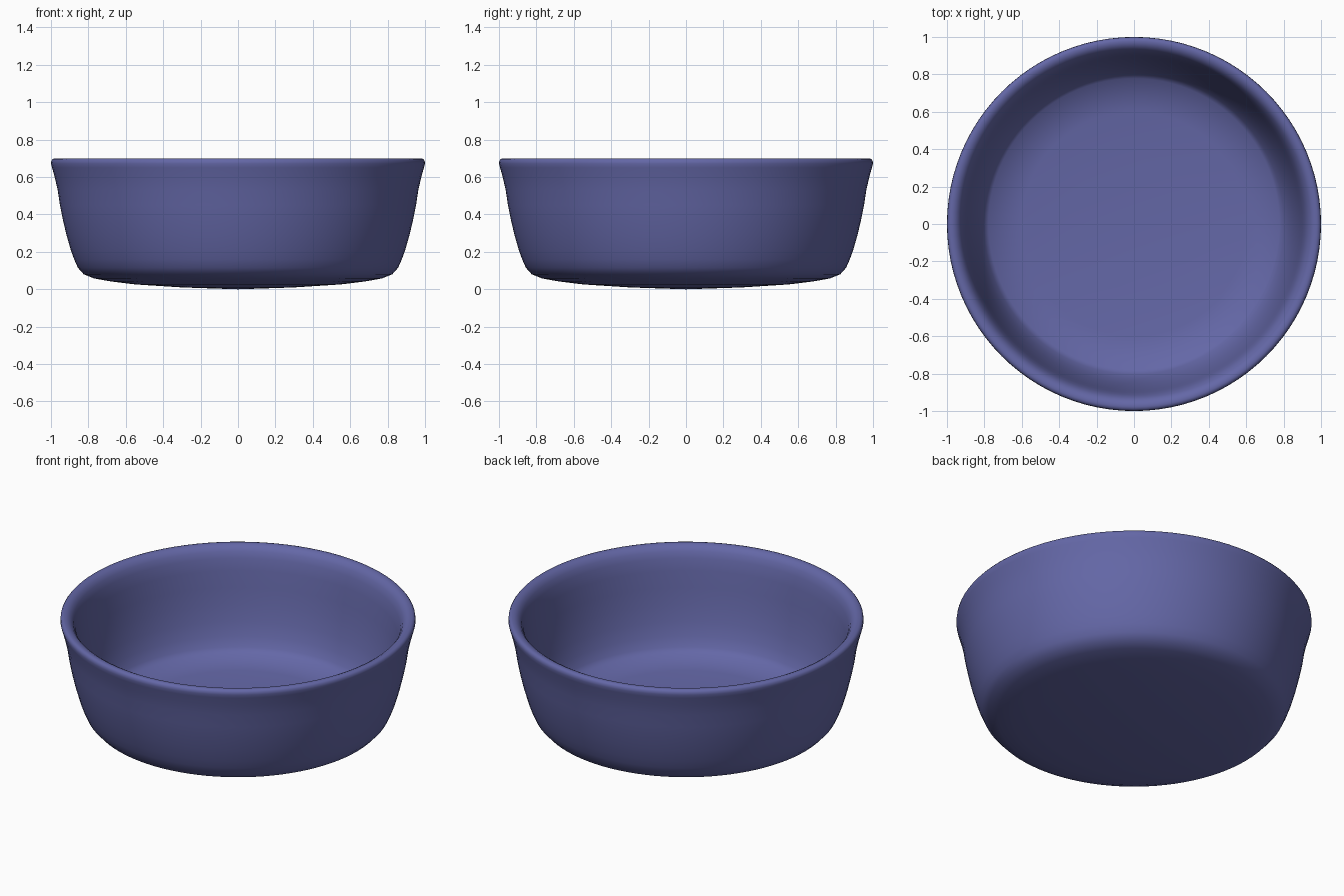
import bpy
import bmesh
import math

cube = bpy.data.objects.get("Cube")
if cube:
    bpy.data.objects.remove(cube, do_unlink=True)

SEGMENTS = 96

# Glaze
glaze = bpy.data.materials.new("muted violet blue")
glaze.use_nodes = True
colour = (0.127, 0.136, 0.385, 1)
glaze.diffuse_color = colour
glaze.node_tree.nodes["Principled BSDF"].inputs["Base Color"].default_value = colour

# Bowl section (radius, height): underside, outer wall, lip, inner wall, floor
profile = [
    (0, 0), (0.3, 0.01), (0.55, 0.026), (0.68, 0.042), (0.77, 0.058), (0.825, 0.08),
    (0.856, 0.115), (0.876, 0.16), (0.894, 0.21), (0.917, 0.29), (0.936, 0.37),
    (0.952, 0.45), (0.964, 0.53), (0.98, 0.6), (0.994, 0.65), (1, 0.672),
    (0.998, 0.687), (0.99, 0.697), (0.978, 0.7), (0.962, 0.698), (0.944, 0.688),
    (0.928, 0.667), (0.914, 0.63), (0.901, 0.56), (0.889, 0.46), (0.873, 0.36),
    (0.853, 0.265), (0.829, 0.185), (0.803, 0.13), (0.778, 0.098), (0.6, 0.078),
    (0.35, 0.062), (0, 0.055),
]

# Lathe the section around the vertical axis
bm = bmesh.new()
verts = [bm.verts.new((r, 0, z)) for r, z in profile]
edges = [bm.edges.new(pair) for pair in zip(verts, verts[1:])]
bmesh.ops.spin(bm, geom=verts + edges, cent=(0, 0, 0), axis=(0, 0, 1),
               angle=math.tau, steps=SEGMENTS, use_merge=False)
bmesh.ops.remove_doubles(bm, verts=bm.verts[:], dist=0.0005)
bmesh.ops.recalc_face_normals(bm, faces=bm.faces[:])

mesh = bpy.data.meshes.new("bowl")
bm.to_mesh(mesh)
bm.free()
mesh.materials.append(glaze)
bowl = bpy.data.objects.new("bowl", mesh)
bpy.context.collection.objects.link(bowl)

# Smooth glazed surface
bpy.ops.object.select_all(action="DESELECT")
bowl.select_set(True)
bpy.context.view_layer.objects.active = bowl
bpy.ops.object.shade_smooth_by_angle(angle=math.radians(60))
